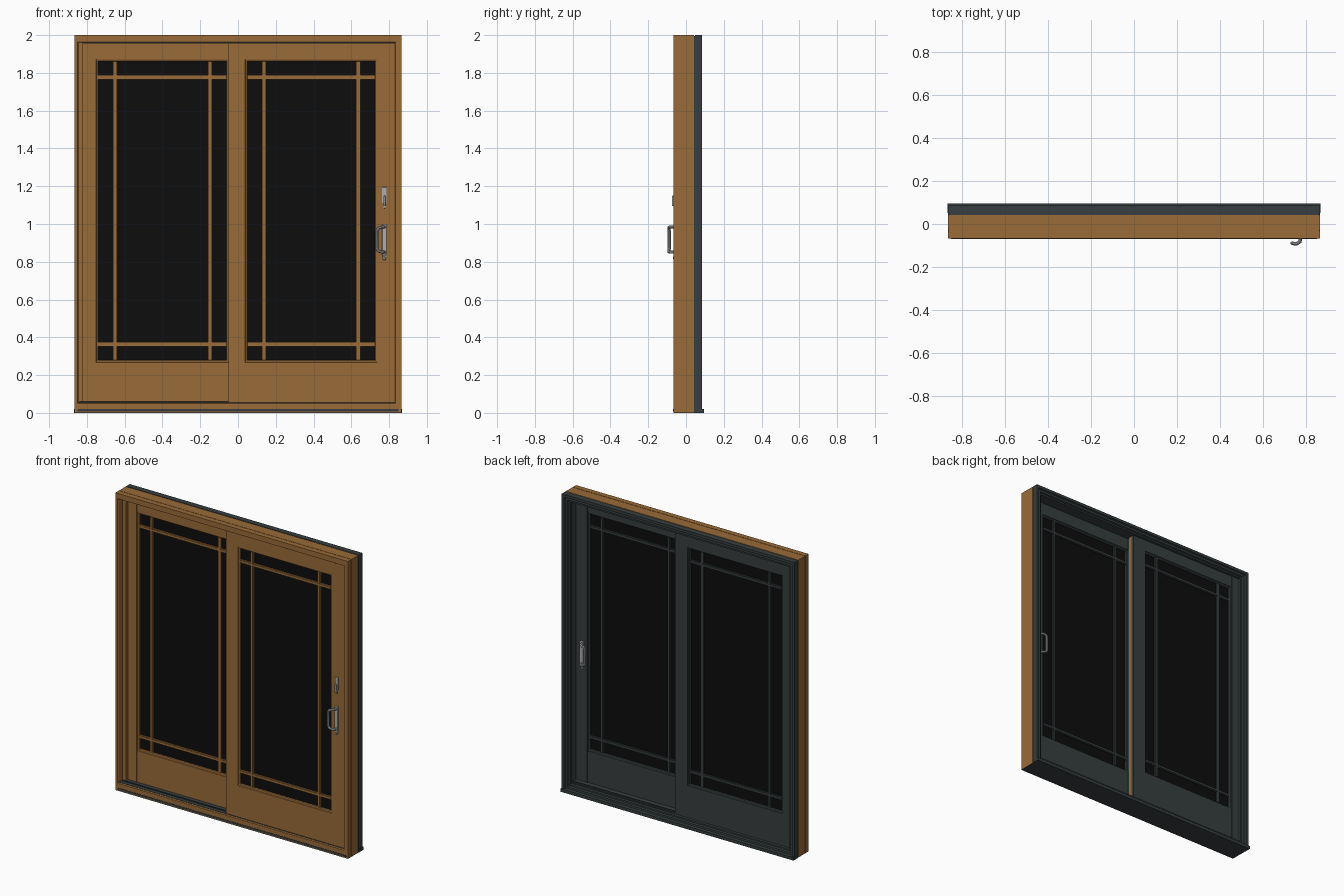
import bpy, bmesh
from mathutils import Vector

if "Cube" in bpy.data.objects:
    bpy.data.objects.remove(bpy.data.objects["Cube"])


def material(name, r, g, b):
    m = bpy.data.materials.new(name)
    m.use_nodes = True
    m.diffuse_color = (r, g, b, 1)
    m.node_tree.nodes["Principled BSDF"].inputs["Base Color"].default_value = (r, g, b, 1)
    return m


WOOD = material("warm wood", .32, .145, .04)
DARK = material("dark grey cladding", .038, .048, .05)
GLASS = material("black glass", .004, .004, .004)
METAL = material("satin metal", .42, .42, .42)


def finish(name, bm, mat):
    bmesh.ops.recalc_face_normals(bm, faces=bm.faces)
    mesh = bpy.data.meshes.new(name)
    bm.to_mesh(mesh)
    bm.free()
    mesh.materials.append(mat)
    ob = bpy.data.objects.new(name, mesh)
    bpy.context.collection.objects.link(ob)
    return ob


def box(name, mat, x0, x1, y0, y1, z0, z1, bevel=0):
    bm = bmesh.new()
    bmesh.ops.create_cube(bm, size=1)
    for v in bm.verts:
        v.co = Vector((x1 if v.co.x > 0 else x0, y1 if v.co.y > 0 else y0,
                       z1 if v.co.z > 0 else z0))
    ob = finish(name, bm, mat)
    if bevel:
        mod = ob.modifiers.new("soft_edges", "BEVEL")
        mod.width = bevel
        mod.segments = 2
    return ob


def inset(r, d):
    return (r[0] + d, r[1] - d, r[2] + d, r[3] - d)


def frame(name, mat, profile):
    """Closed profile of (rectangle, depth) pairs swept around an opening."""
    bm = bmesh.new()
    loops = [[bm.verts.new((x, y, z)) for x, z in
              ((r[0], r[2]), (r[1], r[2]), (r[1], r[3]), (r[0], r[3]))]
             for r, y in profile]
    for i, a in enumerate(loops):
        b = loops[(i + 1) % len(loops)]
        for k in range(4):
            n = (k + 1) % 4
            bm.faces.new((a[k], a[n], b[n], b[k]))
    return finish(name, bm, mat)


# Wooden surround with a joint groove around its edge
OUTER = (-.865, .865, .003, 2)
INNER = (-.845, .83, .055, 1.96)
groove = inset(OUTER, .003)
frame("wood_surround", WOOD, [
    (OUTER, -.067), (OUTER, -.032), (groove, -.032), (groove, -.029), (OUTER, -.029),
    (OUTER, .042), (INNER, .042), (INNER, -.06), (inset(INNER, -.004), -.067)])
box("left_jamb_stop", WOOD, -.846, -.82, -.02, .008, .05, 1.96)

# Exterior cladding, stepped inwards, with a recessed joint to the wood
edge = (-.865, .865, 0, 2)
frame("cladding_joint", DARK, [(inset(edge, d), y) for d, y in
      ((.006, .041), (.006, .049), (.045, .049), (.045, .041))])
frame("cladding", DARK, [(inset(edge, d), y) for d, y in
      ((0, .047), (0, .085), (.018, .085), (.022, .076), (.036, .076),
       (.04, .066), (.05, .066), (.05, .047))])

# Sill parts
box("sill_nose", DARK, -.867, .867, .05, .096, 0, .02)
box("sill_underside", DARK, -.865, .865, -.066, .09, 0, .004)
box("sill_front_strip", DARK, -.85, .85, -.069, -.06, .008, .02)
box("sill_track", DARK, -.845, .83, -.06, .047, .05, .057)
for y in (-.035, .03):
    box("track_rail", DARK, -.84, .83, y, y + .006, .055, .063)

# Dark lining behind the sliding panel
box("jamb_lining", DARK, .822, .832, -.012, .047, .055, 1.96)
box("head_lining", DARK, -.04, .83, -.012, .047, 1.952, 1.962)


def panel(side, x0, x1, gx0, gx1, front, back):
    rect = (x0, x1, .056, 1.958)
    pane = (gx0, gx1, .28, 1.86)
    mid = (front + back) / 2
    # Wood and clad halves share one rule, facing opposite ways
    for label, mat, face, s in (("wood", WOOD, front, 1), ("clad", DARK, back, -1)):
        frame(f"{side}_panel_{label}", mat, [
            (rect, mid), (rect, face), (inset(pane, -.012), face),
            (inset(pane, -.01), face + s * .004), (inset(pane, -.002), face + s * .007),
            (pane, face + s * .012), (pane, mid)])
        near, deep = face + s * .008, mid - s * .004
        y0, y1 = min(near, deep), max(near, deep)
        ridge = near - s * .003
        r0, r1 = min(ridge, deep), max(ridge, deep)
        for w, a, b in ((.011, y0, y1), (.006, r0, r1)):
            for x in (gx0 + .088, gx1 - .088):
                box(f"{side}_{label}_upright_bar", mat, x - w, x + w, a, b, pane[2], pane[3])
            for z in (pane[2] + .083, pane[3] - .083):
                box(f"{side}_{label}_cross_bar", mat, gx0, gx1, a, b, z - w, z + w)
    box(f"{side}_glass", GLASS, gx0 - .005, gx1 + .005, mid - .006, mid + .006,
        pane[2] - .005, pane[3] + .005)


panel("right_hand", -.84, .045, -.74, -.06, .005, .05)
panel("left_hand", -.05, .83, .05, .725, -.055, -.01)
box("interlock_strip", DARK, -.045, .04, -.012, .007, .06, 1.955)

# Outer stile facings
box("fixed_stile_front", WOOD, -.82, -.755, .002, .006, .057, 1.957)
box("fixed_stile_back", DARK, -.82, -.755, .049, .053, .057, 1.957)
box("sliding_stile_back", DARK, .74, .825, -.012, -.007, .057, 1.957)


def pull_handle(label, face, s):
    """Plate, bowed grip and key cylinder; s is the outward y direction."""
    def plate(name, x0, x1, depth, z0, z1, bevel):
        y = face + s * depth
        box(f"{label}_{name}", METAL, x0, x1, min(face, y), max(face, y), z0, z1, bevel)
    plate("handle_plate", .763, .787, .01, .835, 1.0, .003)
    plate("key_plate", .766, .784, .008, .81, .835, .003)
    plate("key_cylinder", .77, .78, .014, .815, .827, .002)
    cu = bpy.data.curves.new(f"{label}_grip", "CURVE")
    cu.dimensions = "3D"
    cu.bevel_depth = .0085
    cu.bevel_resolution = 2
    sp = cu.splines.new("POLY")
    path = [(.775, .005, .984), (.77, .028, .984), (.757, .036, .982), (.742, .036, .977),
            (.735, .034, .965)]
    path += [(x, y, 1.835 - z) for x, y, z in reversed(path)]
    sp.points.add(len(path) - 1)
    for p, (x, y, z) in zip(sp.points, path):
        p.co = (x, face + s * y, z, 1)
    cu.materials.append(METAL)
    cu.use_fill_caps = True
    ob = bpy.data.objects.new(f"{label}_grip", cu)
    bpy.context.collection.objects.link(ob)
    bpy.ops.object.select_all(action="DESELECT")
    ob.select_set(True)
    bpy.context.view_layer.objects.active = ob
    bpy.ops.object.convert(target="MESH")
    bpy.ops.object.shade_smooth_by_angle()


pull_handle("front", -.055, -1)
pull_handle("back", -.008, 1)

# Thumb-turn lock above the front handle
box("lock_plate", METAL, .762, .787, -.062, -.055, 1.11, 1.195, .003)
box("lock_tail", METAL, .77, .781, -.062, -.055, 1.083, 1.11, .003)
box("lock_turn", METAL, .77, .78, -.074, -.06, 1.095, 1.15, .003)
